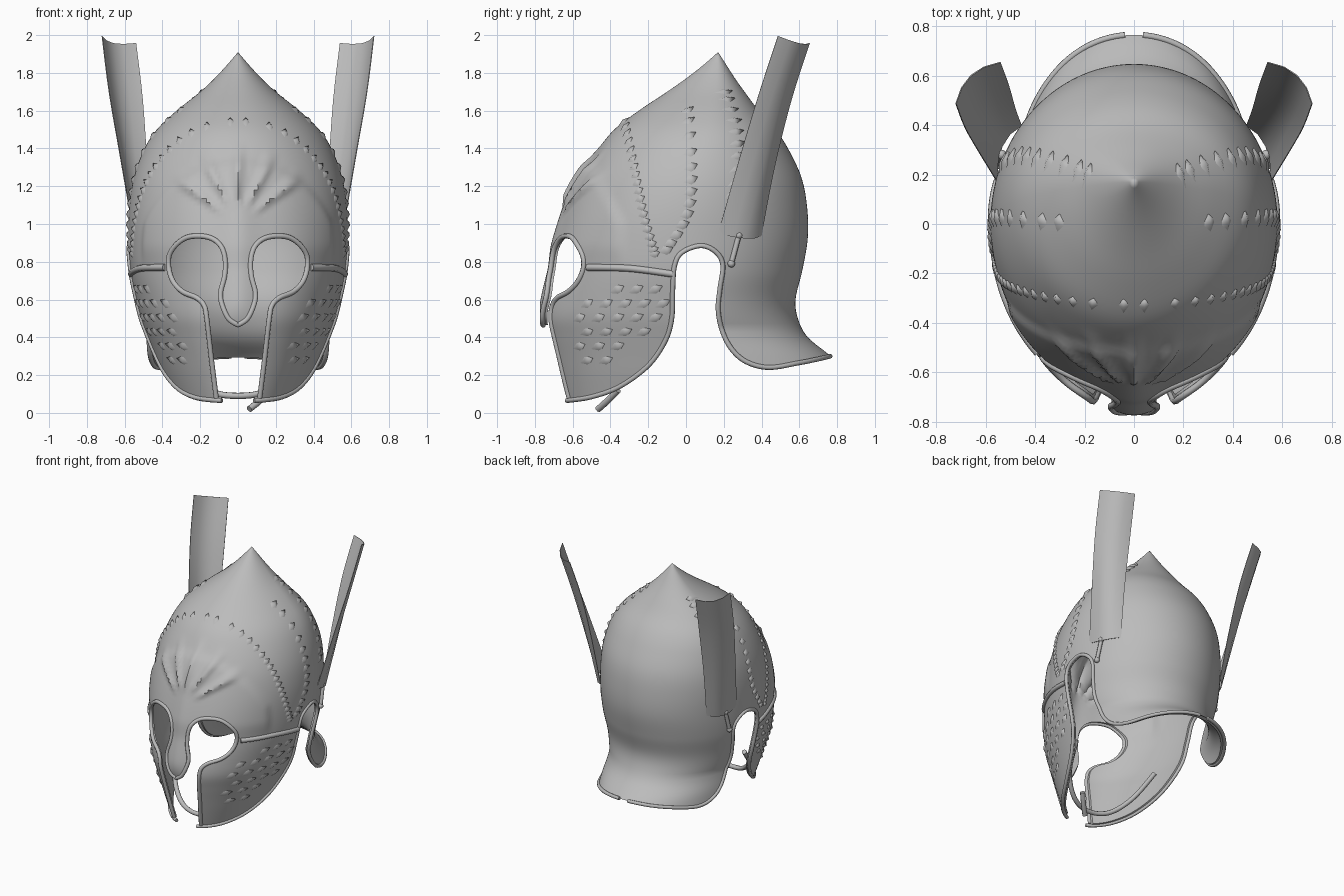
import bpy, bmesh, math
from mathutils import Vector

if "Cube" in bpy.data.objects:
    bpy.data.objects.remove(bpy.data.objects["Cube"])

metal = bpy.data.materials.new("grey_metal")
metal.use_nodes = True
GREY = (0.5, 0.5, 0.5, 1)
metal.diffuse_color = GREY
metal.node_tree.nodes["Principled BSDF"].inputs["Base Color"].default_value = GREY

# Helmet profile: height, front y, back y, half width
PROFILE = [(-.08, -.6, .86, .31), (.07, -.65, .86, .36), (.2, -.685, .84, .41), (.3, -.71, .765, .445),
           (.4, -.735, .645, .48), (.5, -.755, .592, .515), (.6, -.745, .58, .54), (.75, -.71, .615, .57),
           (.93, -.665, .645, .58), (1.1, -.61, .64, .575), (1.25, -.55, .61, .55), (1.4, -.46, .54, .495),
           (1.5, -.38, .475, .43), (1.6, -.25, .385, .325), (1.7, -.1, .31, .2), (1.77, 0, .26, .125),
           (1.84, .09, .215, .06), (1.91, .17, .17, 0)]


def smooth(a, b, v):
    t = min(1, max(0, (v - a) / (b - a)))
    return t * t * (3 - 2 * t)


def slope(i, k):
    p, q = PROFILE[max(i - 1, 0)], PROFILE[min(i + 1, len(PROFILE) - 1)]
    return (q[k] - p[k]) / (q[0] - p[0])


def section(z):
    """Front y, back y and half width of the helmet at a height."""
    z = min(max(z, PROFILE[0][0]), PROFILE[-1][0])
    i = max(j for j in range(len(PROFILE) - 1) if PROFILE[j][0] <= z)
    p, q = PROFILE[i], PROFILE[i + 1]
    h = q[0] - p[0]
    t = (z - p[0]) / h
    e = t * t * (3 - 2 * t)
    return [p[k] * (1 - e) + q[k] * e + h * t * (1 - t) * ((1 - t) * slope(i, k) - t * slope(i + 1, k))
            for k in (1, 2, 3)]


def centre(z):
    return .17 * smooth(.9, 1.91, z)


def surface(a, z):
    """Point on the outer shell, with the forehead fan and nose ridge in relief."""
    front, back, w = section(z)
    c, s, mid = math.cos(a), math.sin(a), centre(z)
    w += max(0, .45 - z) * .35 * smooth(-.1, .3, s)
    x, y = w * c, mid + s * (back - mid if s > 0 else mid - front)
    lift = 0
    if s < 0:
        r, ang = math.hypot(x, z - 1), math.atan2(x, z - 1)
        lift += .022 * max(0, math.cos(ang * 14)) * smooth(.08, .16, r) * smooth(.45, .3, r) * smooth(1.3, 1, abs(ang))
        lift += .025 * math.exp(-(x / .09) ** 2) * smooth(.4, .6, z) * smooth(1.4, 1.1, z)
        edge = -.34 - .5 * max(0, z - 1)
        lift += .014 * smooth(edge + .03, edge - .03, y) * smooth(.75, .9, z) * smooth(1.6, 1.4, z)
    return Vector((x + c * lift, y + s * lift, z))


def on_side(y, z, side=1):
    front, back, w = section(z)
    d = y - centre(z)
    s = d / ((back - centre(z)) if d > 0 else (centre(z) - front))
    p = surface(math.asin(max(-1, min(1, s))), z)
    return Vector((p.x * side, p.y, p.z))


def on_front(x, z):
    p = surface(-math.acos(min(1, abs(x) / section(z)[2])), z)
    return Vector((math.copysign(p.x, x), p.y, p.z))


def spline(pts, n=6):
    """Smooth path through a few points."""
    pts = [Vector(p) for p in pts]
    out = []
    for i in range(len(pts) - 1):
        a, b, c, d = pts[max(i - 1, 0)], pts[i], pts[i + 1], pts[min(i + 2, len(pts) - 1)]
        for k in range(n):
            t = k / n
            out.append(.5 * (2 * b + (c - a) * t + (2 * a - 5 * b + 4 * c - d) * t * t + (3 * b - a - 3 * c + d) * t ** 3))
    return out + [pts[-1]]


def mesh(name, verts, faces):
    me = bpy.data.meshes.new(name)
    me.from_pydata([tuple(v) for v in verts], [], faces)
    bm = bmesh.new()
    bm.from_mesh(me)
    bmesh.ops.remove_doubles(bm, verts=bm.verts, dist=1e-5)
    bmesh.ops.recalc_face_normals(bm, faces=bm.faces)
    bm.to_mesh(me)
    bm.free()
    ob = bpy.data.objects.new(name, me)
    bpy.context.collection.objects.link(ob)
    me.materials.append(metal)
    return ob


def tube(name, pts, radius, closed=False):
    cu = bpy.data.curves.new(name, "CURVE")
    cu.dimensions = "3D"
    cu.bevel_depth, cu.bevel_resolution, cu.use_fill_caps = radius, 2, True
    sp = cu.splines.new("POLY")
    sp.points.add(len(pts) - 1)
    for q, p in zip(sp.points, pts):
        q.co = (*p, 1)
    sp.use_cyclic_u = closed
    ob = bpy.data.objects.new(name, cu)
    bpy.context.collection.objects.link(ob)
    cu.materials.append(metal)


def prism(name, outline, place, lo, hi):
    n = len(outline)
    verts = [place(p, lo) for p in outline] + [place(p, hi) for p in outline]
    faces = [range(n), range(n, 2 * n)] + [(i, (i + 1) % n, (i + 1) % n + n, i + n) for i in range(n)]
    ob = mesh(name, verts, faces)
    ob.hide_render = True
    return ob


def finish(ob):
    bpy.ops.object.select_all(action="DESELECT")
    ob.select_set(True)
    bpy.context.view_layer.objects.active = ob
    for m in list(ob.modifiers):
        bpy.ops.object.modifier_apply(modifier=m.name)
    bpy.ops.object.shade_smooth_by_angle(angle=math.radians(40))


# Shell: one skin with thickness, then the face and lower edge are cut out
COLS, ROWS = 180, 90
verts = [surface(math.tau * i / COLS, -.08 + 1.99 * j / ROWS) for j in range(ROWS + 1) for i in range(COLS)]
faces = [(j * COLS + i, j * COLS + (i + 1) % COLS, (j + 1) * COLS + (i + 1) % COLS, (j + 1) * COLS + i)
         for j in range(ROWS) for i in range(COLS)]
shell = mesh("helmet_shell", verts, faces)
solid = shell.modifiers.new("thickness", "SOLIDIFY")
solid.thickness, solid.offset = .025, -1

face_edge = spline([(0, .465), (.05, .5), (.085, .58), (.09, .64), (.07, .72), (.065, .8), (.08, .87), (.12, .915),
                    (.18, .935), (.26, .93), (.32, .89), (.36, .83), (.365, .76), (.34, .69), (.29, .64),
                    (.22, .61), (.18, .57), (.165, .5), (.14, .28), (.115, .08)])
low_edge = spline([(-.63, .065), (-.5, .085), (-.35, .14), (-.2, .25), (-.11, .38), (-.075, .5), (-.07, .65),
                   (-.06, .78), (-.02, .85), (.08, .885), (.16, .85), (.195, .78), (.18, .66), (.17, .55),
                   (.19, .44), (.24, .34), (.32, .27), (.44, .24), (.6, .265), (.7, .285), (.763, .3)], 8)
half = face_edge + [Vector((.11, -.2))]
face_cut = half + [Vector((-p.x, p.y)) for p in reversed(half[1:])]
low_cut = [(-.9, -.2), (-.9, .06)] + [tuple(p) for p in low_edge] + [(1, .33), (1, -.2)]
cutters = [prism("face_cutter", face_cut, lambda p, d: (p[0], d, p[1]), -1, -.15),
           prism("edge_cutter", low_cut, lambda p, d: (d, p[0], p[1]), -1, 1)]
for c in cutters:
    m = shell.modifiers.new(c.name, "BOOLEAN")
    m.operation, m.solver, m.object = "DIFFERENCE", "EXACT", c
finish(shell)
for c in cutters:
    bpy.data.objects.remove(c)

# Rolled rims along the cut edges
right_face = [on_front(p.x, p.y) for p in face_edge]
left_face = [Vector((-p.x, p.y, p.z)) for p in right_face]
tube("face_rim", left_face[:0:-1] + right_face, .014)


def scales(name, spots, length, width, lift):
    """Overlapping pointed scales with raised tips; each spot is y, z and tip direction."""
    vs, fs = [], []
    for side in (1, -1):
        for y, z, turn in spots:
            p = on_side(y, z, side)
            u = (on_side(y, z + .01, side) - p).normalized()
            v = on_side(y + .01, z, side) - p
            v = (v - u * v.dot(u)).normalized()
            n = u.cross(v) * -side
            n = n if n.x * side > 0 else -n
            d, e = v * math.cos(turn) + u * math.sin(turn), u * math.cos(turn) - v * math.sin(turn)
            k = len(vs)
            vs += [p - d * length * .6 - n * .01, p - e * width - n * .006, p + d * length * .5 + n * lift * .6,
                   p + e * width - n * .006, p + n * lift, p + d * length * .4 - n * .01]
            fs += [(k, k + 1, k + 4), (k + 1, k + 2, k + 4), (k + 2, k + 3, k + 4), (k + 3, k, k + 4),
                   (k + 1, k + 5, k + 2), (k + 2, k + 5, k + 3)]
    ob = mesh(name, vs, fs)
    for poly in ob.data.polygons:
        poly.use_smooth = True


# Feather bands on the crown
bands = [("front_feather_band", [(-.33, 1.54), (-.28, 1.3), (-.23, 1.05), (-.17, .84)], 6, .07, .028),
         ("middle_feather_band", [(0, 1.6), (.02, 1.3), (0, 1.05), (-.11, .86)], 4, .09, .035),
         ("rear_feather_band", [(.2, 1.7), (.25, 1.55), (.27, 1.36), (.24, 1.15)], 3, .1, .03)]
for name, path, n, length, width in bands:
    scales(name, [(p.x, p.y, .35) for p in spline(path, n)], length, width, .014)

# Scales on the cheek guards
cheek = [(-.57 + .1 * i + .04 * (j % 2), .2 + .075 * j) for i in range(5) for j in range(7)]
scales("cheek_scales", [(y, z, .5) for y, z in cheek if z > .2 + .9 * max(0, y + .45) and z < .6 + .5 * (y + .55)],
       .11, .032, .012)

for side, label in ((1, "left"), (-1, "right")):
    tube(label + "_lower_rim", [on_side(p.x, p.y, side) for p in low_edge], .013)
    # Hinge ridge above the cheek guard
    tube(label + "_cheek_seam", [on_side(p.x, p.y, side) for p in spline([(-.52, .77), (-.3, .765), (-.07, .735)])], .018)
    # Side plume: thin strip with a slight fold
    outer = spline([(.555, .17, .95), (.628, .29, 1.37), (.685, .39, 1.7), (.722, .487, 1.995)], 4)
    inner = spline([(.455, .4, .936), (.48, .47, 1.3), (.505, .56, 1.66), (.54, .656, 1.957)], 4)
    strip = []
    for a, b in zip(outer, inner):
        for t in (0, .25, .5, .75, 1):
            p = a.lerp(b, t) + Vector((.03, .03, -.02)) * 4 * t * (1 - t)
            strip.append((p.x * side, p.y, p.z))
    quads = [(r * 5 + c, r * 5 + c + 1, r * 5 + c + 6, r * 5 + c + 5) for r in range(len(outer) - 1) for c in range(4)]
    plume = mesh(label + "_plume", strip, quads)
    plume.modifiers.new("thickness", "SOLIDIFY").thickness = .004
    finish(plume)
    # Plume holder pin with rounded ends
    ends = [on_side(.24, .79, side) + Vector((side * .012, 0, 0)), on_side(.28, .94, side) + Vector((side * .012, 0, 0))]
    tube(label + "_plume_pin", ends, .014)
    for p in ends:
        bpy.ops.mesh.primitive_uv_sphere_add(segments=12, ring_count=8, radius=.02, location=p)
        knob = bpy.context.object
        knob.name = label + "_pin_knob"
        knob.data.materials.append(metal)
        finish(knob)

# Chin strap and its loose end
strap = [(.36, -.2, .4), (.29, -.36, .24), (.16, -.46, .12), (0, -.5, .09)]
tube("chin_strap", spline(strap + [(-x, y, z) for x, y, z in strap[2::-1]]), .017)
tube("strap_end", spline([(.17, -.36, .12), (.11, -.42, .06), (.06, -.465, .02)]), .018)
